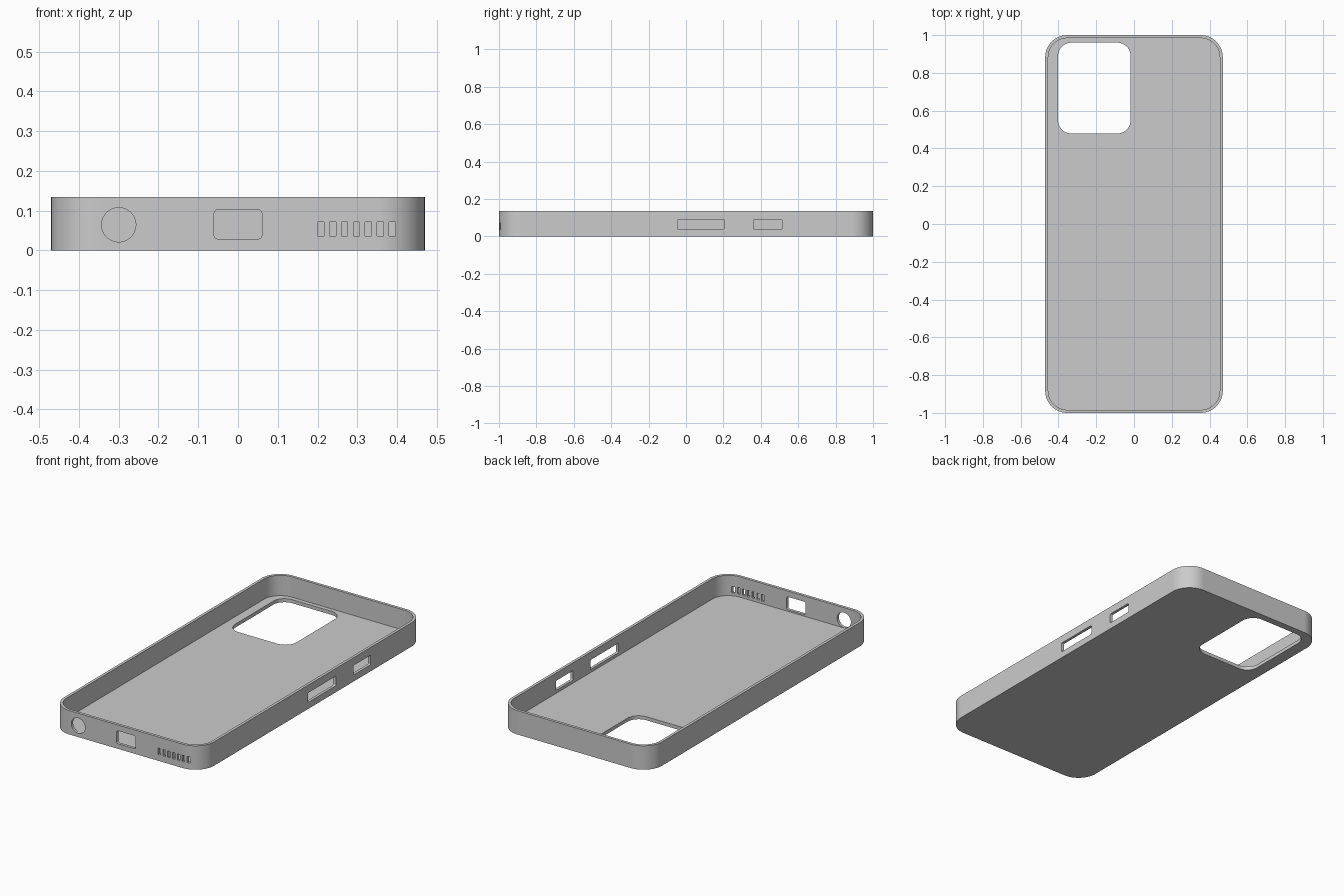
import bpy
import bmesh
from math import sin, cos, pi, radians
from mathutils import Matrix

if "Cube" in bpy.data.objects:
    bpy.data.objects.remove(bpy.data.objects["Cube"], do_unlink=True)

# Main sizes
WIDTH, LENGTH, HEIGHT = 0.94, 2.0, 0.135
WALL, FLOOR, CORNER = 0.016, 0.02, 0.117

# Extrusion directions: profile axes and normal as matrix columns
UP = Matrix.Identity(3)
ALONG_Y = Matrix(((1, 0, 0), (0, 0, -1), (0, 1, 0)))
ALONG_X = Matrix(((0, 0, 1), (1, 0, 0), (0, 1, 0)))

grey = bpy.data.materials.new("matte grey")
grey.use_nodes = True
grey.diffuse_color = (0.6, 0.6, 0.6, 1)
grey.node_tree.nodes["Principled BSDF"].inputs["Base Color"].default_value = (0.6, 0.6, 0.6, 1)


def rounded_block(name, u_range, v_range, radius, n_range, axes=UP, steps=12):
    """Extrude a rounded rectangle in u, v along n."""
    bm = bmesh.new()
    corners = ((u_range[1], v_range[1], -1, -1), (u_range[0], v_range[1], 1, -1),
               (u_range[0], v_range[0], 1, 1), (u_range[1], v_range[0], -1, 1))
    ring = []
    for quarter, (u, v, du, dv) in enumerate(corners):
        for i in range(steps + 1):
            a = (quarter + i / steps) * pi / 2
            ring.append(bm.verts.new((u + du * radius + radius * cos(a),
                                      v + dv * radius + radius * sin(a), n_range[0])))
    bmesh.ops.remove_doubles(bm, verts=ring, dist=1e-5)
    base = bm.faces.new([v for v in ring if v.is_valid])
    top = bmesh.ops.extrude_face_region(bm, geom=[base])["geom"]
    moved = [g for g in top if isinstance(g, bmesh.types.BMVert)]
    bmesh.ops.translate(bm, verts=moved, vec=(0, 0, n_range[1] - n_range[0]))
    bmesh.ops.transform(bm, matrix=axes.to_4x4(), verts=bm.verts)
    bmesh.ops.recalc_face_normals(bm, faces=bm.faces)
    mesh = bpy.data.meshes.new(name)
    bm.to_mesh(mesh)
    bm.free()
    mesh.materials.append(grey)
    obj = bpy.data.objects.new(name, mesh)
    bpy.context.collection.objects.link(obj)
    return obj


def centred(size, inset=0):
    return (-size / 2 + inset, size / 2 - inset)


# Outer shell
case = rounded_block("phone_case", centred(WIDTH), centred(LENGTH), CORNER, (0, HEIGHT), steps=16)

# Inner cavity and camera window
cutters = [
    rounded_block("cavity", centred(WIDTH, WALL), centred(LENGTH, WALL), CORNER - WALL,
                  (FLOOR, HEIGHT + 0.1), steps=16),
    rounded_block("camera_window", (-0.402, -0.018), (0.479, 0.96), 0.07, (-0.1, 0.1)),
]

# Front openings: round jack, charging port and speaker slots
front = (0.94, 1.1)
cutters.append(rounded_block("jack_hole", (-0.343, -0.257), (0.0215, 0.1075), 0.043, front, ALONG_Y))
cutters.append(rounded_block("port_hole", (-0.06, 0.06), (0.029, 0.102), 0.009, front, ALONG_Y, 4))
for i in range(7):
    x = 0.2 + 0.03 * i
    cutters.append(rounded_block("speaker_slot", (x, x + 0.016), (0.036, 0.072), 0.001, front, ALONG_Y, 1))

# Side button openings
for y_range in ((-0.045, 0.204), (0.361, 0.513)):
    cutters.append(rounded_block("button_slot", y_range, (0.037, 0.091), 0.006, (0.42, 0.55), ALONG_X, 4))

for cutter in cutters:
    cutter.hide_render = True
    cut = case.modifiers.new(cutter.name, "BOOLEAN")
    cut.operation = "DIFFERENCE"
    cut.solver = "EXACT"
    cut.object = cutter

# Bake the cuts and drop the cutters
graph = bpy.context.evaluated_depsgraph_get()
baked = bpy.data.meshes.new_from_object(case.evaluated_get(graph))
case.modifiers.clear()
case.data = baked
for cutter in cutters:
    bpy.data.objects.remove(cutter, do_unlink=True)

# Smooth corners with crisp edges
bpy.ops.object.select_all(action="DESELECT")
case.select_set(True)
bpy.context.view_layer.objects.active = case
bpy.ops.object.shade_smooth_by_angle(angle=radians(30))
weighted = case.modifiers.new("even_shading", "WEIGHTED_NORMAL")
weighted.keep_sharp = True
